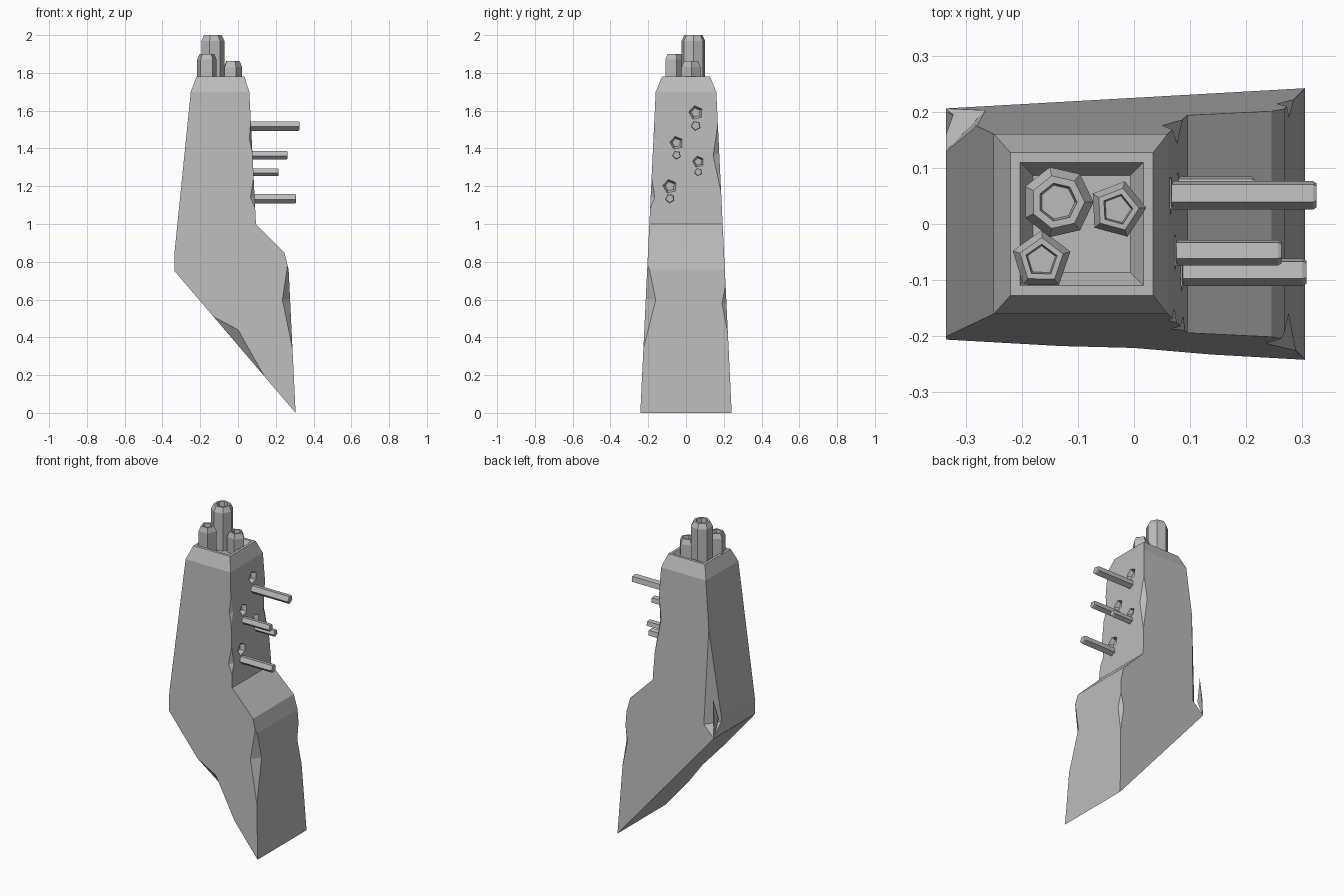
import bpy, bmesh, math
from mathutils import Vector, Matrix

default = bpy.data.objects.get("Cube")
if default:
    bpy.data.objects.remove(default, do_unlink=True)

grey = bpy.data.materials.new("stone_grey")
grey.use_nodes = True
grey.diffuse_color = (0.5, 0.5, 0.5, 1)
grey.node_tree.nodes["Principled BSDF"].inputs["Base Color"].default_value = (0.5, 0.5, 0.5, 1)


def finish(bm, name):
    bmesh.ops.recalc_face_normals(bm, faces=bm.faces)
    mesh = bpy.data.meshes.new(name)
    bm.to_mesh(mesh)
    bm.free()
    mesh.materials.append(grey)
    obj = bpy.data.objects.new(name, mesh)
    bpy.context.collection.objects.link(obj)
    return obj


def lathe(bm, profile, sides, turn, matrix):
    """Few-sided turned solid from (radius, height) pairs, capped at both ends."""
    rings = []
    for r, h in profile:
        angles = [math.radians(turn) + math.tau * i / sides for i in range(sides)]
        rings.append([bm.verts.new(matrix @ Vector((r * math.cos(a), r * math.sin(a), h)))
                      for a in angles])
    for low, high in zip(rings, rings[1:]):
        for i in range(sides):
            j = (i + 1) % sides
            bm.faces.new((low[i], low[j], high[j], high[i]))
    bm.faces.new(rings[0][::-1])
    bm.faces.new(rings[-1])


def half_width(z):
    return 0.242 - 0.048 * z if z < 1.75 else 0.127


def on_side(x, z, side):
    return Vector((x, side * half_width(z), z))


def chip(bm, side, top, bottom, flank, face):
    """Notch on an edge: two edge points, a flank point and a point on the adjoining face."""
    a, b = on_side(*top, side), on_side(*bottom, side)
    c, d = on_side(*flank, side), Vector(face)
    outward = ((a + b) / 2 - (c + d) / 2).normalized()
    points = [a, b, c + (c - d) * 0.1, d + (d - c) * 0.1, (a + b) / 2 + outward * 0.1]
    bmesh.ops.convex_hull(bm, input=[bm.verts.new(p) for p in points])


def along_x(y, z):
    return Matrix.Translation((0, y, z)) @ Matrix.Rotation(math.radians(90), 4, 'Y')


# Tower body: side profile with tapering width, last two points are the top rim
outline = [(0.06, 1.7), (0.095, 1.0), (0.245, 0.85), (0.268, 0.76), (0.305, 0),
           (-0.335, 0.75), (-0.335, 0.86), (-0.25, 1.7), (-0.22, 1.78), (0.034, 1.78)]
bm = bmesh.new()
front = [bm.verts.new(on_side(x, z, -1)) for x, z in outline]
back = [bm.verts.new(on_side(x, z, 1)) for x, z in outline]
for loop in (front, back):
    bm.faces.new(loop[:8])
    bm.faces.new((loop[7], loop[8], loop[9], loop[0]))
for i in range(len(outline)):
    j = (i + 1) % len(outline)
    strip = bm.faces.new((front[i], front[j], back[j], back[i]))
    if i == 8:
        roof = strip
bmesh.ops.recalc_face_normals(bm, faces=bm.faces)

# Recessed roof
bmesh.ops.inset_region(bm, faces=[roof], thickness=0.024)
bmesh.ops.inset_region(bm, faces=[roof], thickness=0.033, depth=-0.045)
body = finish(bm, "tower_body")

# Chipped edges and wall sockets, cut from the body
bm = bmesh.new()
chip(bm, -1, (0.265, 0.8), (0.288, 0.34), (0.235, 0.6), (0.276, -0.16, 0.6))
chip(bm, 1, (0.273, 0.68), (0.284, 0.42), (0.255, 0.58), (0.277, 0.19, 0.58))
chip(bm, -1, (-0.13, 0.51), (0.14, 0.193), (0, 0.44), (0, -0.165, 0.357))
chip(bm, 1, (-0.28, 1.4), (-0.334, 0.755), (-0.265, 0.82), (-0.335, 0.13, 0.83))
chip(bm, -1, (0.067, 1.54), (0.08, 1.36), (0.06, 1.45), (0.073, -0.15, 1.45))
chip(bm, -1, (0.083, 1.25), (0.092, 1.08), (0.066, 1.14), (0.088, -0.165, 1.14))
chip(bm, 1, (0.068, 1.53), (0.088, 1.16), (0.05, 1.38), (0.076, 0.145, 1.36))

# Each rod hangs below its socket: y, rod z, rod tip x, radius, socket z, socket radius
rods = [(0.052, 1.52, 0.325, 0.027, 1.59, 0.038), (-0.05, 1.365, 0.263, 0.024, 1.43, 0.036),
        (0.065, 1.275, 0.215, 0.022, 1.33, 0.031), (-0.085, 1.135, 0.307, 0.026, 1.2, 0.038)]
for y, z, tip, r, hole_z, hole_r in rods:
    wall = 0.06 + 0.05 * (1.7 - hole_z)
    lathe(bm, [(hole_r * 0.65, wall - 0.025), (hole_r, wall), (hole_r * 1.2, wall + 0.02)],
          5, -95, along_x(y, hole_z))
cutter = finish(bm, "cutter")
cutter.hide_render = True
cut = body.modifiers.new("cut", 'BOOLEAN')
cut.operation, cut.solver, cut.object = 'DIFFERENCE', 'EXACT', cutter
bpy.context.view_layer.objects.active = body
bpy.ops.object.modifier_apply(modifier=cut.name)
bpy.data.objects.remove(cutter, do_unlink=True)

# Rods
for n, (y, z, tip, r, _, _) in enumerate(rods, 1):
    bm = bmesh.new()
    lathe(bm, [(r, 0.06), (r, tip - 0.006), (r * 0.85, tip)], 5, -80, along_x(y, z))
    finish(bm, f"rod_{n}")

# Chimneys: x, y, radius, top, sides, turn
for name, x, y, r, top, sides, turn in [
        ("tall_chimney", -0.136, 0.039, 0.064, 2.0, 7, 0),
        ("front_chimney", -0.165, -0.065, 0.054, 1.9, 5, 17),
        ("side_chimney", -0.03, 0.026, 0.052, 1.862, 5, 3)]:
    bm = bmesh.new()
    profile = [(r, 1.72), (r, top - 0.03), (r * 0.75, top), (r * 0.54, top),
               (r * 0.48, top - 0.03)]
    lathe(bm, profile, sides, turn, Matrix.Translation((x, y, 0)))
    finish(bm, name)
